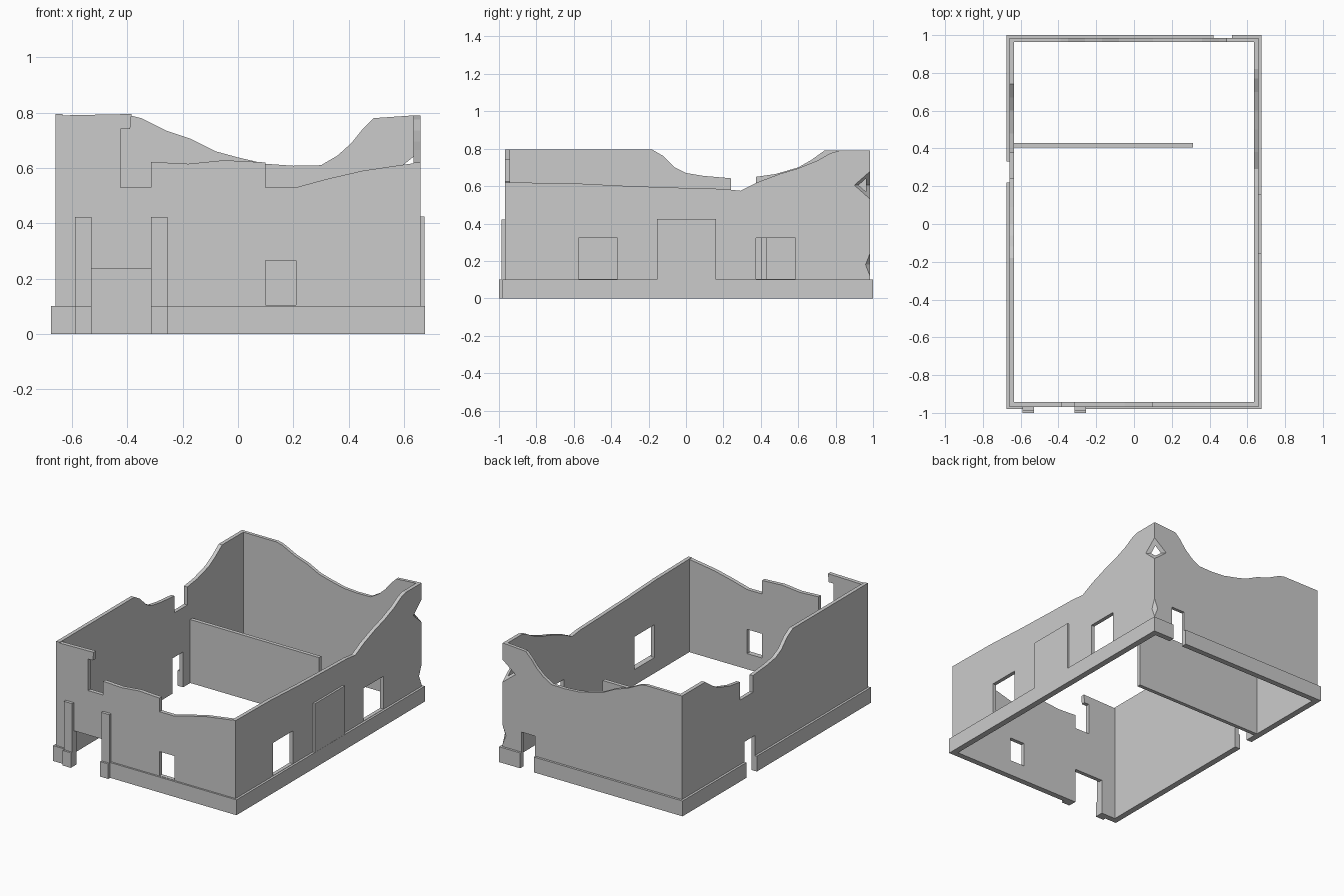
import bpy, bmesh

if "Cube" in bpy.data.objects:
    bpy.data.objects.remove(bpy.data.objects["Cube"])

def make(name, bm):
    bmesh.ops.recalc_face_normals(bm, faces=bm.faces)
    me = bpy.data.meshes.new(name)
    bm.to_mesh(me)
    bm.free()
    ob = bpy.data.objects.new(name, me)
    bpy.context.collection.objects.link(ob)
    return ob

def box(name, x0, x1, y0, y1, z0, z1):
    bm = bmesh.new()
    bmesh.ops.create_cube(bm, size=1)
    for v in bm.verts:
        v.co = (x1 if v.co.x > 0 else x0, y1 if v.co.y > 0 else y0, z1 if v.co.z > 0 else z0)
    return make(name, bm)

def wall(name, axis, a, b, top):
    """Slab between a and b across the axis, with a ragged top outline (along, z)."""
    outline = [(top[0][0], 0.1)] + top + [(top[-1][0], 0.1)]
    bm = bmesh.new()
    place = (lambda s, z: (a, s, z)) if axis == 'x' else (lambda s, z: (s, a, z))
    f = bm.faces.new([bm.verts.new(place(s, z)) for s, z in outline])
    r = bmesh.ops.extrude_face_region(bm, geom=[f])
    for v in r['geom']:
        if isinstance(v, bmesh.types.BMVert):
            setattr(v.co, axis, b)
    return make(name, bm)

def chip(name, c, rx, ry, rz):
    """Octahedral bite out of a corner."""
    bm = bmesh.new()
    ring = [bm.verts.new((c[0] + dx * rx, c[1] + dy * ry, c[2]))
            for dx, dy in ((1, 0), (0, 1), (-1, 0), (0, -1))]
    for s in (rz, -rz):
        p = bm.verts.new((c[0], c[1], c[2] + s))
        for i in range(4):
            bm.faces.new((ring[i], ring[(i + 1) % 4], p))
    return make(name, bm)

def cut(ob, cutters):
    bpy.context.view_layer.objects.active = ob
    for c in cutters:
        c.hide_render = True
        m = ob.modifiers.new("cut", 'BOOLEAN')
        m.operation = 'DIFFERENCE'
        m.solver = 'EXACT'
        m.object = c
        bpy.ops.object.modifier_apply(modifier=m.name)

# Ruined walls
front = wall("front_wall", 'y', -0.968, -0.942, [
    (-0.635, .79), (-.385, .795), (-.39, .74), (-.425, .74), (-.425, .53), (-.315, .53),
    (-.315, .622), (-.18, .615), (-.05, .628), (.10, .62), (.10, .53), (.21, .53),
    (.32, .56), (.45, .59), (.55, .605), (.635, .617)])
back = wall("back_wall", 'y', 0.963, 0.985, [
    (-.635, .79), (-.39, .79), (-.35, .78), (-.26, .735), (-.17, .705), (-.08, .66),
    (0, .638), (.1, .615), (.2, .608), (.3, .61), (.36, .645), (.41, .69),
    (.45, .74), (.49, .78), (.635, .79)])
left = wall("left_wall", 'x', -0.66, -0.635, [
    (-.968, .795), (-.18, .795), (-.12, .76), (-.06, .70), (0, .67), (.09, .655), (.24, .642),
    (.24, .53), (.375, .53), (.375, .65), (.48, .665), (.6, .70), (.67, .74), (.74, .79), (.985, .79)])
right = wall("right_wall", 'x', 0.635, 0.66, [
    (-.968, .62), (-.6, .615), (-.3, .60), (0, .59), (.2, .585), (.29, .575), (.38, .62),
    (.5, .665), (.6, .695), (.7, .735), (.77, .775), (.82, .79), (.985, .79)])

# Plinth ring
plinth = box("plinth", -.675, .675, -.98, 1.0, 0, .102)

# Cutters for openings and damage
core = box("core_cutter", -.635, .635, -.942, .963, -1, 1)
front_door = box("front_door_cutter", -.53, -.315, -1.1, -.9, -.1, .235)
back_door = box("back_door_cutter", .42, .52, .9, 1.1, -.1, .235)
side_door = box("side_door_cutter", -.8, -.6, .22, .33, -.1, .235)
front_window = box("front_window_cutter", .10, .21, -1.1, -.9, .104, .265)
side_windows = [box("side_window_cutter", .6, .8, y, y + .21, .104, .322) for y in (-.575, .375)]
hole = chip("corner_hole_cutter", (.66, .985, .605), .095, .085, .075)
chips = [chip("corner_chip_cutter", (.665, .99, .18), .035, .035, .09)]

cut(plinth, [core, front_door, back_door, side_door])
cut(front, [front_door, front_window])
cut(back, [back_door, hole] + chips)
cut(left, [side_door])
cut(right, side_windows + [hole] + chips)
for c in [core, front_door, back_door, side_door, front_window, hole] + side_windows + chips:
    bpy.data.objects.remove(c)

# Pilasters beside the front door, with wider bases
for x0, x1 in ((-.59, -.53), (-.315, -.255)):
    box("pilaster", x0, x1, -.987, -.967, .1, .422)
    box("pilaster_base", x0, x1, -1.0, -.975, 0, .1)

# Raised blind doorway on the right side
box("blind_door", .655, .674, -.155, .16, .1, .425)

# Inner partition
box("partition", -.637, .312, .405, .43, 0, .422)
